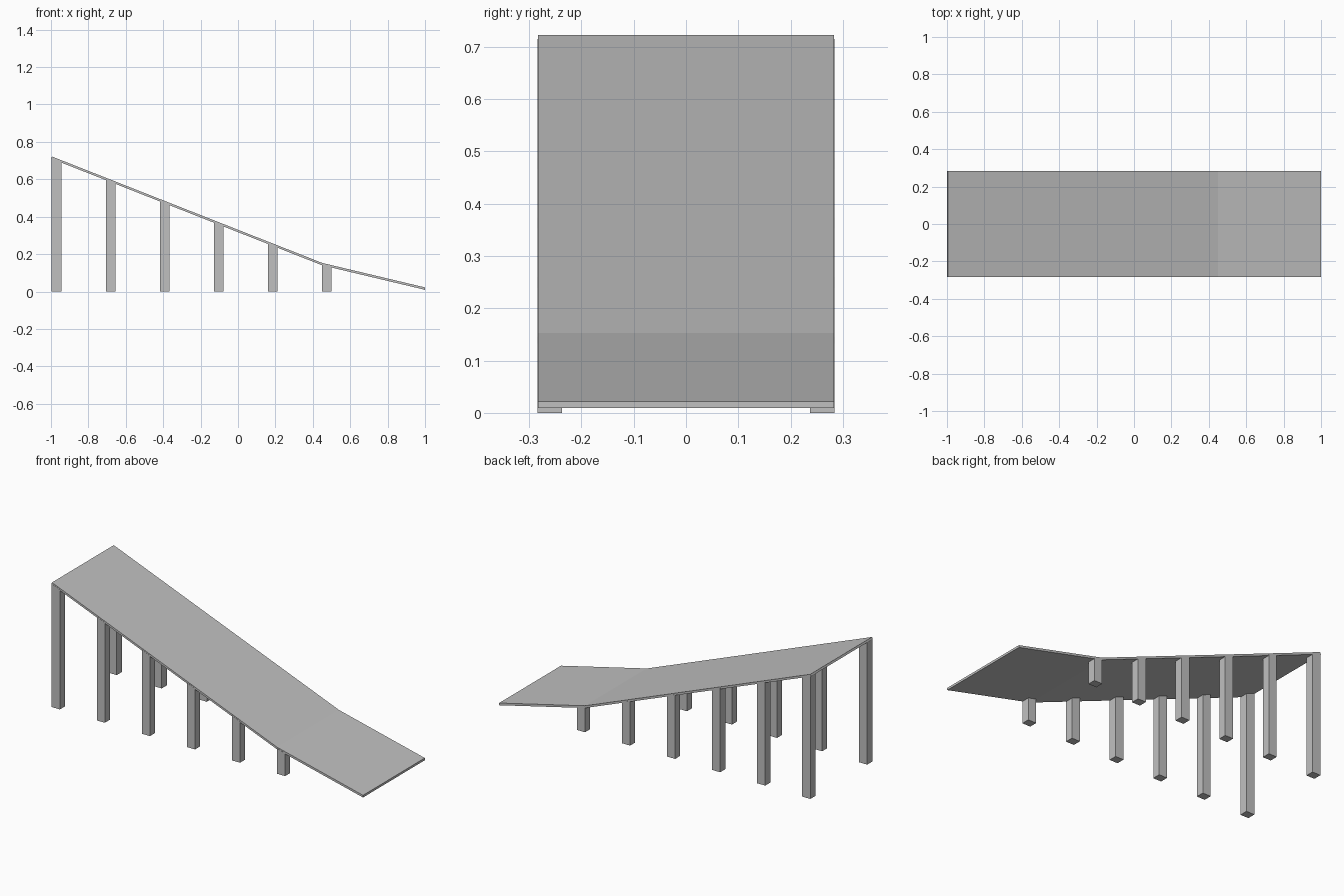
import bpy
import bmesh

cube = bpy.data.objects.get("Cube")
if cube:
    bpy.data.objects.remove(cube, do_unlink=True)

# One plain grey for the whole ramp
grey = bpy.data.materials.new("concrete_grey")
grey.use_nodes = True
grey.diffuse_color = (0.53, 0.53, 0.53, 1)
grey.node_tree.nodes["Principled BSDF"].inputs["Base Color"].default_value = (0.53, 0.53, 0.53, 1)

HALF_WIDTH = 0.283
THICK = 0.013
POST = 0.052
DECK_TOP = [(-0.995, 0.722), (0.45, 0.153), (1.0, 0.022)]


def deck_height(x):
    """Height of the deck's upper surface at x."""
    for (x0, z0), (x1, z1) in zip(DECK_TOP, DECK_TOP[1:]):
        if x <= x1:
            return z0 + (z1 - z0) * (x - x0) / (x1 - x0)
    return DECK_TOP[-1][1]


def extrude_profile(name, profile, y0, y1):
    """Sweep a closed x-z outline from y0 to y1."""
    bm = bmesh.new()
    face = bm.faces.new([bm.verts.new((x, y0, z)) for x, z in profile])
    result = bmesh.ops.extrude_face_region(bm, geom=[face])
    moved = [v for v in result["geom"] if isinstance(v, bmesh.types.BMVert)]
    bmesh.ops.translate(bm, verts=moved, vec=(0, y1 - y0, 0))
    bmesh.ops.recalc_face_normals(bm, faces=bm.faces)
    mesh = bpy.data.meshes.new(name)
    bm.to_mesh(mesh)
    bm.free()
    mesh.materials.append(grey)
    obj = bpy.data.objects.new(name, mesh)
    bpy.context.collection.objects.link(obj)
    return obj


# Bent deck, its upper end cut square to the slope
underside = [(x, z - THICK) for x, z in reversed(DECK_TOP)]
underside[-1] = (-1.0, DECK_TOP[0][1] - THICK + 0.002)
extrude_profile("deck", DECK_TOP + underside, -HALF_WIDTH, HALF_WIDTH)

# Two rows of posts, their tops cut to the slope
for side, sign in (("right", -1), ("left", 1)):
    for i in range(6):
        x0 = -0.996 + i * 0.289
        x1 = x0 + POST
        stops = [x0] + [x for x, z in DECK_TOP if x0 < x < x1] + [x1]
        tops = [(x, deck_height(x) - THICK * 0.6) for x in reversed(stops)]
        outline = [(x0, 0), (x1, 0)] + tops
        outer = sign * (HALF_WIDTH + 0.001)
        inner = sign * (HALF_WIDTH - 0.046)
        extrude_profile(f"post_{side}_{i + 1}", outline, inner, outer)
